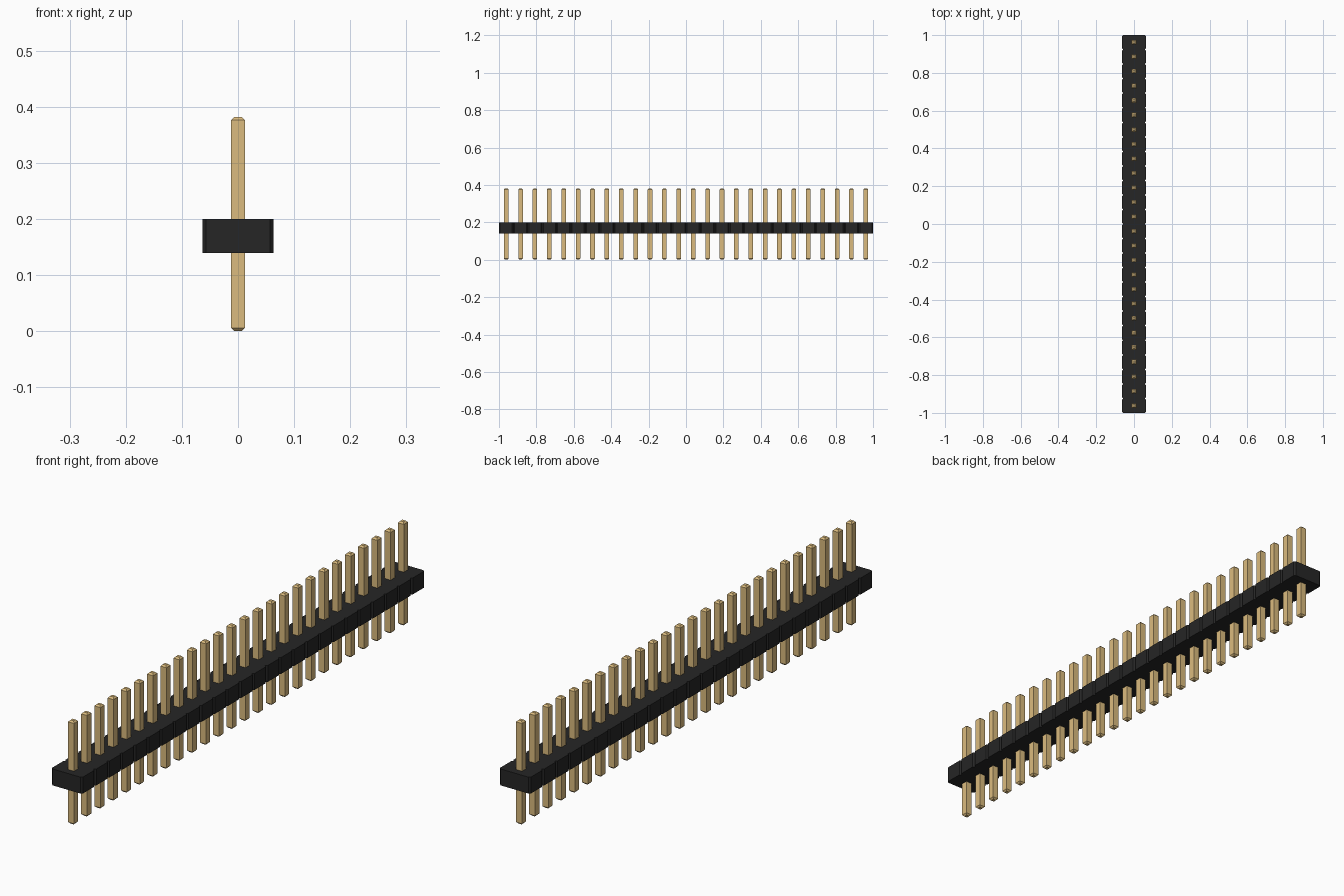
import bpy
import bmesh

cube = bpy.data.objects.get("Cube")
if cube:
    bpy.data.objects.remove(cube, do_unlink=True)

COUNT = 26
PITCH = 2 / COUNT
BODY_X, BODY_LOW, BODY_HIGH, NOTCH = 0.0633, 0.1395, 0.2, 0.0063
PIN, PIN_TOP, TIP = 0.0122, 0.382, 0.006


def material(name, color):
    m = bpy.data.materials.new(name)
    m.use_nodes = True
    m.diffuse_color = color
    m.node_tree.nodes["Principled BSDF"].inputs["Base Color"].default_value = color
    return m


def make_object(name, bm, mat):
    bmesh.ops.recalc_face_normals(bm, faces=bm.faces)
    mesh = bpy.data.meshes.new(name)
    bm.to_mesh(mesh)
    bm.free()
    mesh.materials.append(mat)
    obj = bpy.data.objects.new(name, mesh)
    bpy.context.collection.objects.link(obj)
    return obj


black = material("black plastic", (0.019, 0.019, 0.019, 1))
gold = material("gold metal", (0.71, 0.5, 0.21, 1))

# Body strip: one outline with a small notch between neighbouring cells
side = []
for i in range(COUNT):
    y = -1 + i * PITCH
    side += [(BODY_X - NOTCH, y), (BODY_X, y + NOTCH),
             (BODY_X, y + PITCH - NOTCH)]
side.append((BODY_X - NOTCH, 1))
outline = side + [(-x, y) for x, y in reversed(side)]

bm = bmesh.new()
base = bm.faces.new([bm.verts.new((x, y, BODY_LOW)) for x, y in outline])
top = bmesh.ops.extrude_face_region(bm, geom=[base], use_keep_orig=True)
verts = [v for v in top["geom"] if isinstance(v, bmesh.types.BMVert)]
bmesh.ops.translate(bm, verts=verts, vec=(0, 0, BODY_HIGH - BODY_LOW))
make_object("body_strip", bm, black)

# Square pins with chamfered tips, one per cell
bm = bmesh.new()
bmesh.ops.create_cube(bm, size=1)
for v in bm.verts:
    v.co.x *= 2 * PIN
    v.co.y *= 2 * PIN
    v.co.z = PIN_TOP if v.co.z > 0 else 0
ends = [e for e in bm.edges if e.verts[0].co.z == e.verts[1].co.z]
bmesh.ops.bevel(bm, geom=ends, offset=TIP, segments=1, affect='EDGES')
pin = make_object("pin_1", bm, gold)
pin.location.y = -1 + PITCH / 2
for i in range(1, COUNT):
    copy = bpy.data.objects.new(f"pin_{i + 1}", pin.data)
    copy.location.y = -1 + PITCH * (i + 0.5)
    bpy.context.collection.objects.link(copy)
